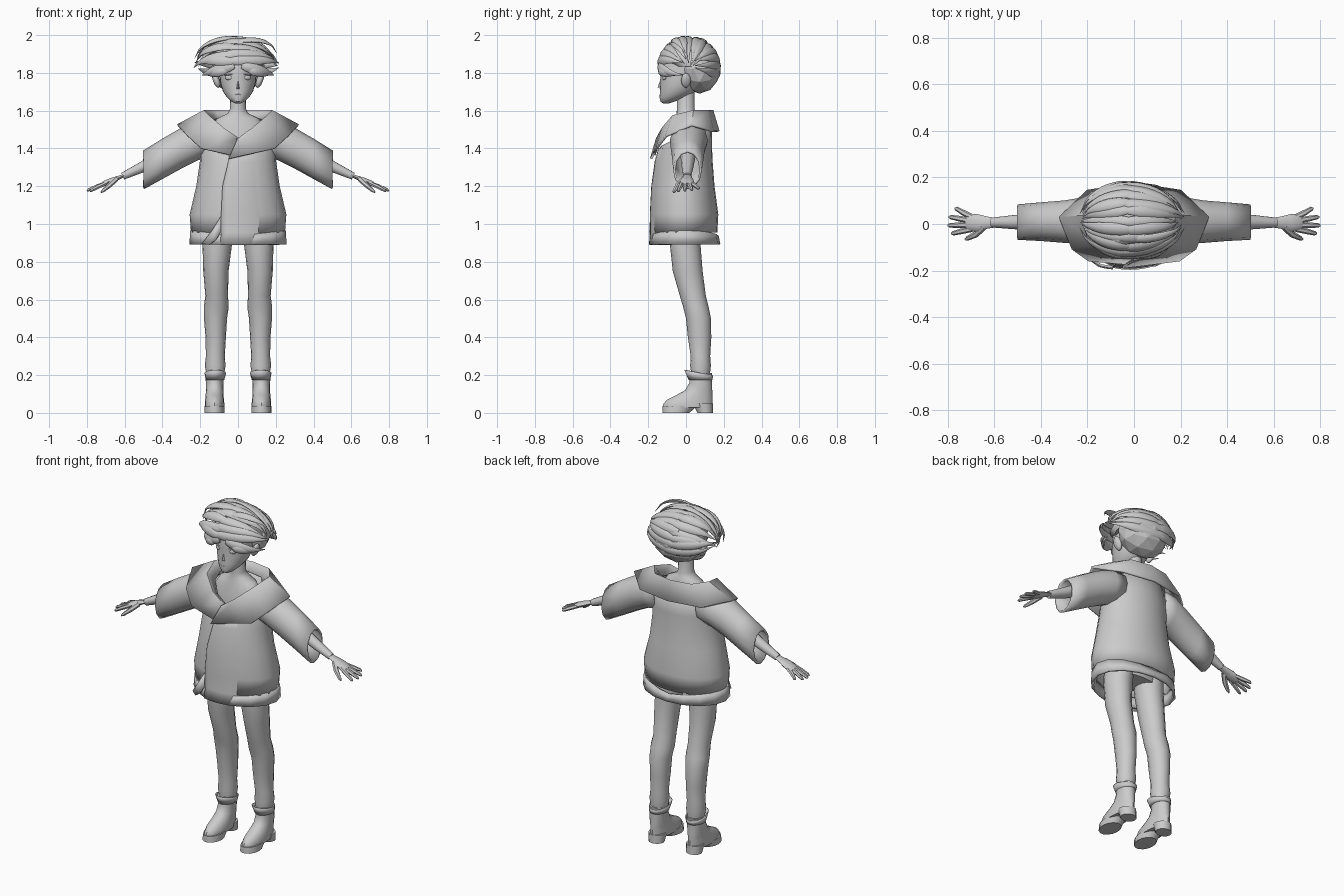
import bpy, bmesh, math, random
from mathutils import Vector

random.seed(4)
grey = bpy.data.materials.new("plain_grey")
grey.diffuse_color = (0.6, 0.6, 0.6, 1)


def loft(name, rings, closed=True, caps=True, thick=0):
    """Skin a list of point rows; optional end caps and wall thickness."""
    bm = bmesh.new()
    rows = [[bm.verts.new(p) for p in r] for r in rings]
    n = len(rows[0])
    for a, b in zip(rows, rows[1:]):
        for i in range(n if closed else n - 1):
            j = (i + 1) % n
            bm.faces.new((a[i], a[j], b[j], b[i]))
    if caps and closed:
        bm.faces.new(rows[0])
        bm.faces.new(rows[-1])
    bmesh.ops.recalc_face_normals(bm, faces=bm.faces)
    me = bpy.data.meshes.new(name)
    bm.to_mesh(me)
    bm.free()
    me.materials.append(grey)
    ob = bpy.data.objects.new(name, me)
    bpy.context.collection.objects.link(ob)
    if thick:
        m = ob.modifiers.new("wall", 'SOLIDIFY')
        m.thickness = thick
        m.offset = 0
    return ob


def flat_ring(z, cx, rx, y0, y1, n=20, tilt=0):
    """Horizontal ellipse reaching from y0 to y1; tilt lifts the back."""
    cy, ry = (y0 + y1) / 2, (y1 - y0) / 2
    angs = [math.tau * i / n for i in range(n)]
    return [(cx + rx * math.cos(a), cy + ry * math.sin(a), z + tilt * math.sin(a)) for a in angs]


def side_ring(x, y0, y1, z0, z1, n=12):
    """Ellipse in the plane x = constant."""
    return [(x, (y0 + y1) / 2 + (y1 - y0) / 2 * math.cos(math.tau * i / n),
             (z0 + z1) / 2 + (z1 - z0) / 2 * math.sin(math.tau * i / n)) for i in range(n)]


def tube(name, pts, widths, flat, out, n=8):
    """Tapered tube; out(p) gives the direction in which it is thinned by flat."""
    pts = [Vector(p) for p in pts]
    rings = []
    for i, p in enumerate(pts):
        t = (pts[min(i + 1, len(pts) - 1)] - pts[max(i - 1, 0)]).normalized()
        side = t.cross(out(p)).normalized()
        nrm = side.cross(t)
        rings.append([p + widths[i] * (side * math.cos(math.tau * k / n) +
                      nrm * flat * math.sin(math.tau * k / n)) for k in range(n)])
    return loft(name, rings)


def ball(name, loc, size, rot=(0, 0, 0), sub=2):
    bpy.ops.mesh.primitive_ico_sphere_add(subdivisions=sub, radius=1, location=loc, rotation=rot)
    ob = bpy.context.object
    ob.name, ob.scale = name, size
    ob.data.materials.append(grey)
    return ob


up = lambda p: Vector((0, 0, 1))

# Body under the coat, up to the neck
loft("body", [flat_ring(z, 0, rx, a, b) for z, rx, a, b in (
    (0.93, .15, -.07, .08), (1.0, .18, -.09, .09), (1.2, .13, -.08, .08), (1.38, .14, -.09, .08),
    (1.5, .15, -.07, .07), (1.56, .11, -.055, .065), (1.585, .055, -.05, .055),
    (1.61, .042, -.048, .045), (1.72, .04, -.05, .045))])

# Head with face features
loft("head", [flat_ring(z, 0, rx, a, b, 24) for z, rx, a, b in (
    (1.638, .012, -.12, -.09), (1.648, .034, -.135, -.06), (1.67, .058, -.14, .0),
    (1.70, .079, -.138, .05), (1.74, .092, -.137, .08), (1.78, .097, -.136, .10),
    (1.84, .10, -.14, .13), (1.90, .095, -.12, .13), (1.95, .06, -.06, .08))])
loft("nose", [[(-.01, -.134, 1.714), (.01, -.134, 1.714), (0, -.15, 1.724)],
              [(-.004, -.13, 1.76), (.004, -.13, 1.76), (0, -.137, 1.76)]])
ball("mouth", (0, -.136, 1.685), (.014, .004, .003))
for s in (-1, 1):
    ball("eye", (s * .05, -.117, 1.775), (.021, .008, .013), (0, 0, s * .45))
    ball("eyelid", (s * .051, -.119, 1.79), (.026, .007, .003), (0, s * .1, s * .45))
    ball("ear", (s * .115, .0, 1.76), (.018, .026, .042), (0, s * .35, 0))

# Faceted hair at the back, and a smooth scalp under the locks
back_hair = ball("back_hair", (0, .072, 1.82), (.15, .112, .13))
loft("scalp_hair", [flat_ring(z, 0, rx, a, b) for z, rx, a, b in (
    (1.835, .135, -.08, .165), (1.87, .135, -.132, .165), (1.92, .112, -.108, .143),
    (1.95, .08, -.075, .11), (1.97, .04, -.03, .06))])

# Hair locks sweeping from the parting over the dome to pointed tips at each side
centre = Vector((0, .015, 1.825))


def lock(phi, part, tip_x, width, size=1.0, droop=.0):
    pts = []
    for k in range(10):
        u = k / 9
        r = size * (.2 + .8 * (1 - u * u) ** .6)
        pts.append((part + u * (tip_x - part), centre.y - .16 * r * math.cos(phi),
                    centre.z + .161 * r * math.sin(phi) - droop * u))
    tube("hair_lock", pts, [width * w for w in (.6, .85, 1, 1, 1, .95, .85, .65, .4, .05)], .48,
         lambda p: (p - centre).normalized())


for s, part, reach in ((-1, -.01, .225), (1, -.05, .205)):
    for i in range(13):
        phi = math.radians(14 + 15 * i + random.uniform(-3, 3))
        lock(phi, part + random.uniform(-.015, .015), s * (reach + random.uniform(-.025, .012)),
             .027, 1, random.uniform(-.03, .02))
    # Lower fringe lock beside the face and loose flicks
    lock(math.radians(5), s * .02, s * .19, .027, .98, .04)
    lock(math.radians(-4), s * .06, s * .17, .022, .97, .03)
    lock(math.radians(60), 0, s * (reach - .0), .02, 1.01, -.05 if s > 0 else .0)

# Coat body
coat = [(.955, .243, -.178, .16), (1.05, .25, -.18, .165), (1.2, .215, -.173, .145),
        (1.33, .196, -.155, .135), (1.40, .196, -.135, .132)]
loft("coat", [flat_ring(z, 0, rx, a, b, 24) for z, rx, a, b in coat] +
     [flat_ring(1.48, 0, .185, -.125, .13, 24, .07)], caps=False, thick=.012)

# Flared hem band with a zigzag upper edge
low = flat_ring(.892, 0, .25, -.188, .175, 16)
top = [(x * .985, y * .98, .935 + .03 * abs(math.cos(math.tau * i / 16)))
       for i, (x, y, z) in enumerate(flat_ring(0, 0, .25, -.183, .17, 16))]
loft("coat_hem", [low, top], caps=False, thick=.014)

# Overlapping front panel with a free edge, and the folded corner beneath it
panel = []
for (z, rx, a, b), edge in zip([(.89, .25, -.185, .175)] + coat, (-.09, -.088, -.087, -.08, -.05, -.04)):
    start = -math.acos(edge / rx)
    row = []
    for k in range(11):
        t = k / 10
        ang = start + t * (-.45 - start)
        row.append((rx * math.cos(ang) * (.97 + .05 * (1 - t)),
                    (a + b) / 2 + (.96 + .1 * (1 - t)) * (b - a) / 2 * math.sin(ang), z))
    panel.append(row)
loft("front_panel", panel, closed=False, thick=.01)
loft("folded_corner", [[(-.09, -.185, 1.04), (-.14, -.178, .96), (-.19, -.150, .895)],
                       [(-.09, -.19, .96), (-.115, -.188, .92), (-.15, -.18, .89)]],
     closed=False, thick=.01)

# Wide shawl collar: columns of inner, crest and outer points from back to front
half = [((.10, .08, 1.56), (.12, .12, 1.598), (.20, .142, 1.49)),
        ((.14, .03, 1.55), (.18, .04, 1.598), (.32, .03, 1.522)),
        ((.12, -.05, 1.53), (.155, -.07, 1.57), (.265, -.105, 1.465)),
        ((.065, -.10, 1.48), (.078, -.125, 1.505), (.195, -.155, 1.40))]
mirror = [[(-x, y, z) for x, y, z in col] for col in half]
left_end = [(.01, -.12, 1.44), (.01, -.137, 1.445), (-.04, -.168, 1.365)]
right_end = [(-.01, -.135, 1.445), (0, -.155, 1.45), (-.05, -.185, 1.345)]
spine = [(0, .10, 1.56), (0, .142, 1.598), (0, .172, 1.49)]
loft("collar", [left_end] + mirror[::-1] + [spine] + half + [right_end], closed=False, thick=.012)

for s in (-1, 1):
    # Sleeve, open at the cuff
    loft("sleeve", [side_ring(s * x, *r) for x, *r in (
        (.14, -.075, .105, 1.36, 1.545), (.21, -.08, .11, 1.345, 1.538), (.30, -.075, .095, 1.30, 1.503),
        (.40, -.067, .087, 1.245, 1.445), (.50, -.062, .078, 1.19, 1.383))], caps=False, thick=.012)

    # Arm, palm and fingers
    tube("arm", [(s * .24, .01, 1.43), (s * .42, .01, 1.345), (s * .52, .008, 1.295), (s * .61, .006, 1.253)],
         (.045, .038, .03, .021), .95, up, 10)
    tube("palm", [(s * .59, .006, 1.262), (s * .63, .006, 1.246), (s * .67, .005, 1.23),
                  (s * .705, .006, 1.215), (s * .72, .006, 1.208)],
         (.02, .026, .037, .037, .028), .4, up, 10)
    for y0, y1, x1, z1 in ((-.022, -.04, .785, 1.172), (-.004, -.006, .80, 1.175),
                           (.014, .03, .795, 1.178), (.03, .066, .77, 1.185)):
        tube("finger", [(s * .695, y0, 1.218), (s * (.695 + x1) / 2, (y0 + y1) / 2, (1.222 + z1) / 2),
                        (s * (x1 - .008), y1, z1 + .005), (s * x1, y1, z1)],
             (.012, .0125, .0095, .004), .9, up, 6)
    tube("thumb", [(s * .645, -.012, 1.238), (s * .68, -.045, 1.205), (s * .715, -.062, 1.175),
                   (s * .725, -.066, 1.167)], (.015, .014, .010, .004), .9, up, 6)

    # Leg
    loft("leg", [flat_ring(z, s * cx, rx, a, b, 16) for z, cx, rx, a, b in (
        (1.0, .10, .08, -.09, .085), (.89, .11, .078, -.085, .077), (.75, .117, .067, -.07, .088),
        (.62, .113, .06, -.033, .105), (.56, .115, .066, -.015, .12), (.50, .119, .061, .0, .132),
        (.40, .118, .054, .01, .134), (.30, .12, .05, .025, .128), (.25, .121, .055, .022, .132),
        (.19, .12, .044, .03, .125))])

    # Boot: upper, turned-out top, toe sole and heel block
    loft("boot", [flat_ring(z, s * .124, rx, a, b, 16) for z, rx, a, b in (
        (.21, .05, .015, .138), (.16, .046, .018, .137), (.12, .046, -.005, .139), (.095, .047, -.05, .14),
        (.07, .05, -.10, .14), (.045, .052, -.122, .14), (.028, .051, -.122, .14))])
    loft("boot_top", [flat_ring(.175, s * .122, .047, .016, .138, 16),
                      flat_ring(.213, s * .12, .055, -.006, .141, 16, -.014)], caps=False, thick=.005)
    loft("toe_sole", [flat_ring(z, s * .124, .053, -.126, y1, 14) for z, y1 in ((0, .02), (.036, .06))])
    loft("boot_heel", [flat_ring(z, s * .124, rx, y0, .142, 12)
                       for z, rx, y0 in ((0, .046, .06), (.05, .05, .035))])

# Smooth shading with sharp creases; the back hair stays faceted
bpy.ops.object.select_all(action='SELECT')
back_hair.select_set(False)
bpy.context.view_layer.objects.active = bpy.data.objects["coat"]
bpy.ops.object.shade_smooth_by_angle(angle=math.radians(40))
